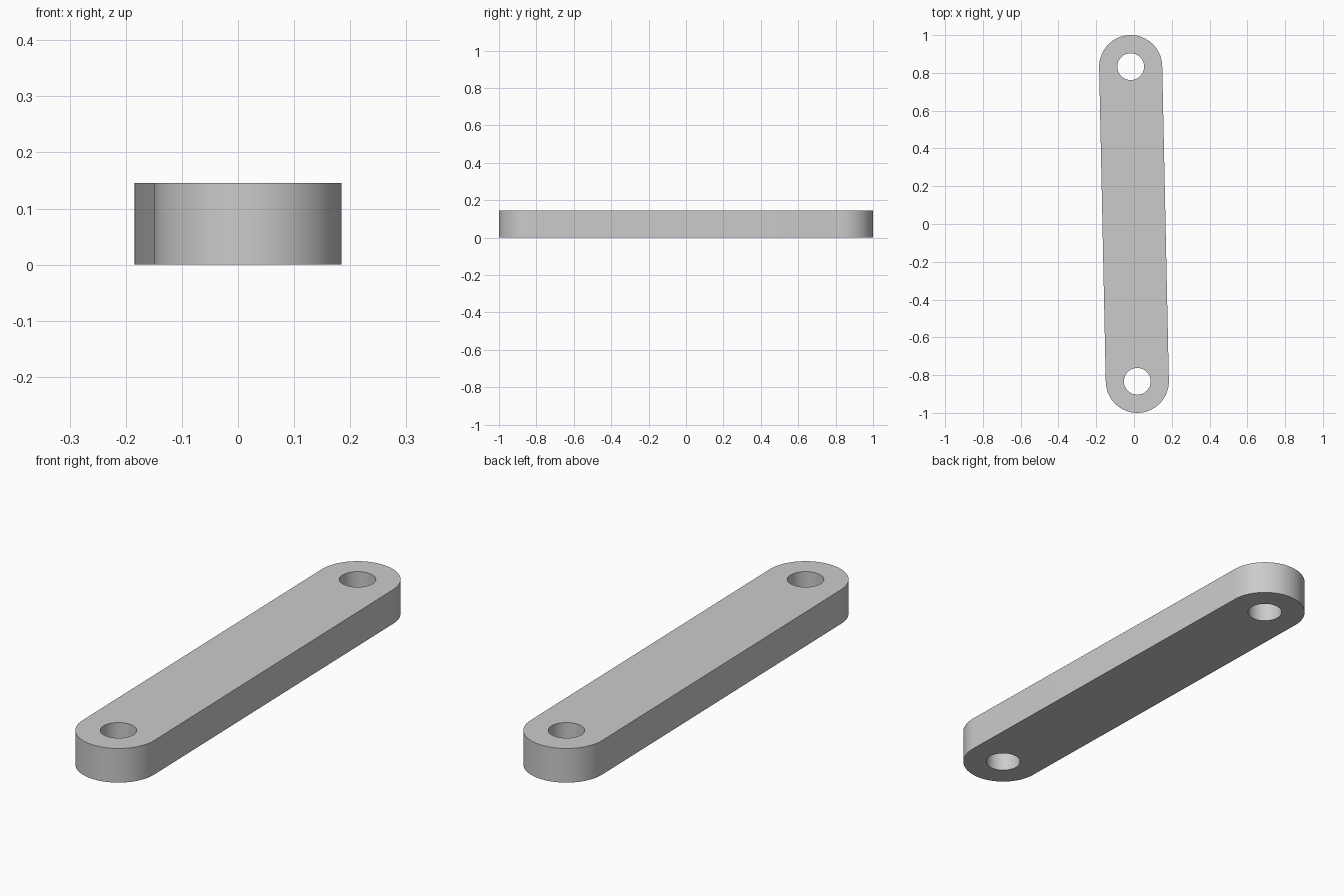
import bpy
import bmesh
from math import atan2, cos, sin, pi
from mathutils import Vector

if "Cube" in bpy.data.objects:
    bpy.data.objects.remove(bpy.data.objects["Cube"], do_unlink=True)

HEIGHT = 0.146
END_RADIUS = 0.167
HOLE_RADIUS = 0.071
SEGMENTS = 32
back = Vector((-0.0175, 0.833, 0))
front = -back
axis_angle = atan2(back.y, back.x)


def arc(centre, radius, start, sweep, count):
    return [centre + radius * Vector((cos(start + sweep * i / SEGMENTS),
                                      sin(start + sweep * i / SEGMENTS), 0))
            for i in range(count)]


def add_loop(bm, points):
    verts = [bm.verts.new(p) for p in points]
    return [bm.edges.new((v, verts[i - 1])) for i, v in enumerate(verts)]


# Rounded bar outline with a round hole at each end
bm = bmesh.new()
outline = (arc(back, END_RADIUS, axis_angle - pi / 2, pi, SEGMENTS + 1)
           + arc(front, END_RADIUS, axis_angle + pi / 2, pi, SEGMENTS + 1))
edges = add_loop(bm, outline)
for centre in (back, front):
    edges += add_loop(bm, arc(centre, HOLE_RADIUS, 0, 2 * pi, SEGMENTS))
bmesh.ops.triangle_fill(bm, use_beauty=True, edges=edges, normal=(0, 0, 1))

# Raise the plate to its full thickness, keeping the underside
region = bmesh.ops.extrude_face_region(bm, geom=bm.faces[:], use_keep_orig=True)
top = [g for g in region["geom"] if isinstance(g, bmesh.types.BMVert)]
bmesh.ops.translate(bm, verts=top, vec=(0, 0, HEIGHT))
bmesh.ops.recalc_face_normals(bm, faces=bm.faces[:])

mesh = bpy.data.meshes.new("link_bar")
bm.to_mesh(mesh)
bm.free()
link_bar = bpy.data.objects.new("link_bar", mesh)
bpy.context.collection.objects.link(link_bar)

# Plain grey
grey = bpy.data.materials.new("light_grey")
grey.use_nodes = True
colour = (0.6, 0.6, 0.6, 1)
grey.diffuse_color = colour
grey.node_tree.nodes["Principled BSDF"].inputs["Base Color"].default_value = colour
mesh.materials.append(grey)

# Smooth round walls, sharp rims
bpy.ops.object.select_all(action="DESELECT")
link_bar.select_set(True)
bpy.context.view_layer.objects.active = link_bar
bpy.ops.object.shade_smooth_by_angle(angle=pi / 6)
